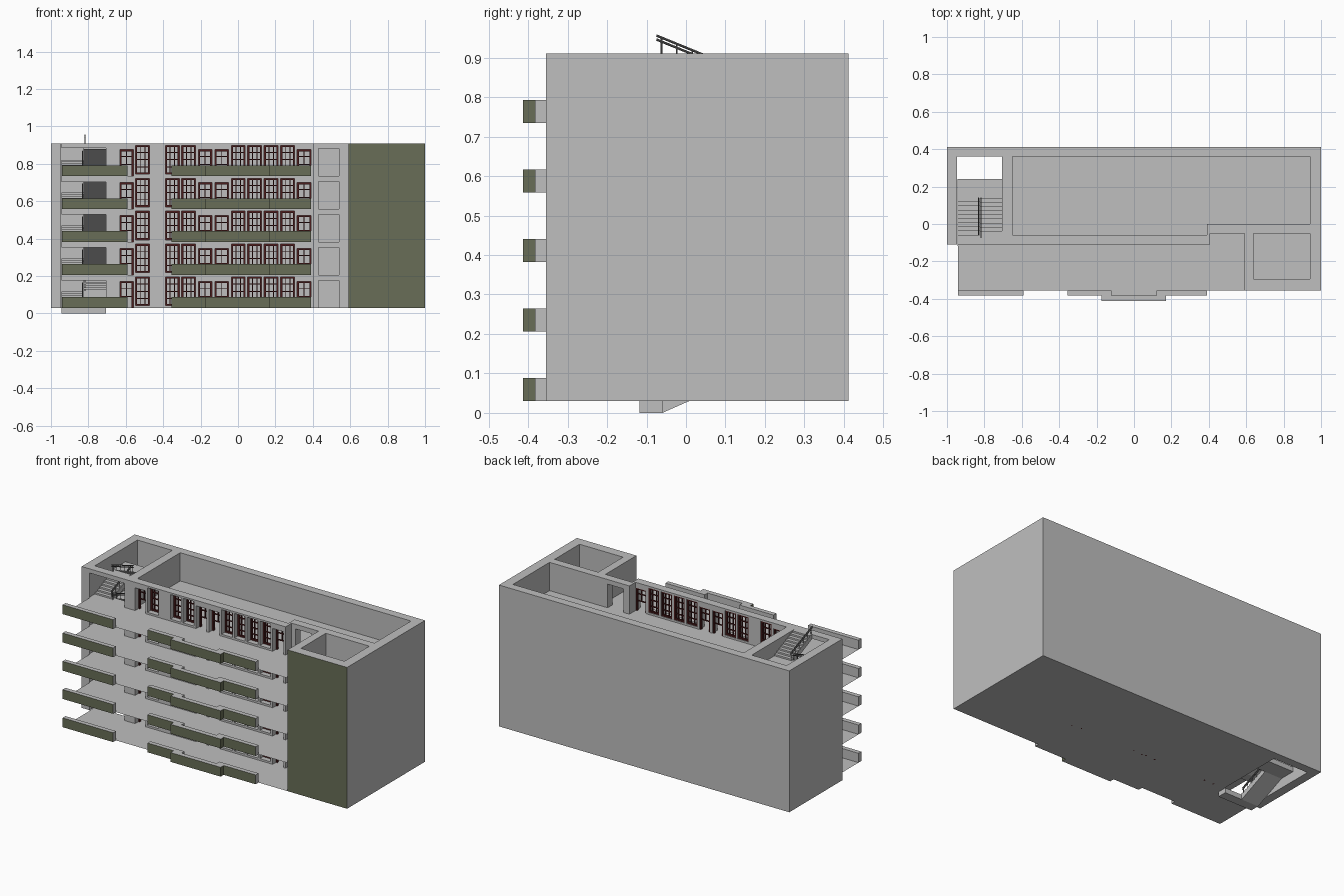
import bpy, bmesh, math
from mathutils import Vector, Matrix

if "Cube" in bpy.data.objects:
    bpy.data.objects.remove(bpy.data.objects["Cube"])

FLOORS, H, BASE, TOP = 5, 0.176, 0.03, 0.91
LEVELS = [BASE + i * H for i in range(FLOORS)]


def mat(name, rgb):
    m = bpy.data.materials.new(name)
    m.diffuse_color = (*rgb, 1)
    m.use_nodes = True
    m.node_tree.nodes["Principled BSDF"].inputs["Base Color"].default_value = m.diffuse_color
    return m


GREY = mat("concrete grey", (0.52, 0.52, 0.52))
GREEN = mat("olive green", (0.14, 0.155, 0.095))
RED = mat("dark red frame", (0.07, 0.012, 0.012))
STEEL = mat("rail grey", (0.16, 0.16, 0.16))


def box(bm, x0, x1, y0, y1, z0, z1):
    m = Matrix.Translation(((x0 + x1) / 2, (y0 + y1) / 2, (z0 + z1) / 2)) \
        @ Matrix.Diagonal((x1 - x0, y1 - y0, z1 - z0, 1))
    return bmesh.ops.create_cube(bm, size=1, matrix=m)["verts"]


def face(bm, pts):
    return bm.faces.new([bm.verts.new(p) for p in pts])


def finish(name, bm, *mats):
    me = bpy.data.meshes.new(name)
    bm.normal_update()
    bm.to_mesh(me)
    bm.free()
    for m in mats:
        me.materials.append(m)
    ob = bpy.data.objects.new(name, me)
    bpy.context.collection.objects.link(ob)
    return ob


def paint_front(bm):
    bm.normal_update()
    for f in bm.faces:
        if f.normal.y < -0.9:
            f.material_index = 1


def wall_with_openings(bm, x0, x1, y0, y1, z, openings):
    """One storey of wall: piers, sills and lintels around (x0, x1, bottom, top)."""
    x = x0
    for a, b, lo, hi in openings:
        if a > x:
            box(bm, x, a, y0, y1, z, z + H)
        if lo > 0:
            box(bm, a, b, y0, y1, z, z + lo)
        box(bm, a, b, y0, y1, z + hi, z + H)
        x = b
    if x1 > x:
        box(bm, x, x1, y0, y1, z, z + H)


# Solid outer and partition walls
bm = bmesh.new()
for r in [(-1, -0.945, -0.06, 0.36), (-1, 1, 0.36, 0.412), (-0.705, -0.65, -0.06, 0.36),
          (0.94, 1, 0.0, 0.36), (0.94, 1, -0.295, -0.05), (0.59, 0.64, -0.295, -0.05),
          (0.39, 0.405, -0.11, 0.0)]:
    box(bm, *r, BASE, TOP)
finish("solid_walls", bm, GREY)

# Green end wall at the front
bm = bmesh.new()
box(bm, 0.59, 1, -0.355, -0.295, BASE, TOP)
paint_front(bm)
finish("green_end_wall", bm, GREY, GREEN)

# Front walls with openings
big = [(-0.548, -0.472), (-0.388, -0.314), (-0.301, -0.227), (-0.036, 0.038),
       (0.052, 0.126), (0.14, 0.214), (0.228, 0.302)]
doors = [(-0.632, -0.56), (-0.212, -0.14), (-0.124, -0.05), (0.316, 0.39)]
openings = sorted([(-0.945, -0.705, 0, 0.15)] + [(a, b, 0.012, 0.165) for a, b in big]
                  + [(a, b, 0, 0.142) for a, b in doors])
bm = bmesh.new()
for z in LEVELS:
    wall_with_openings(bm, -1, 0.39, -0.11, -0.06, z, openings)
    wall_with_openings(bm, 0.405, 1, -0.05, 0, z, [(0.43, 0.54, 0, 0.147)])
finish("front_walls", bm, GREY)

# Floor plates, open at the stairwell
bm = bmesh.new()
for z in LEVELS:
    for a, b, c, d in [(-0.94, 1, -0.355, -0.06), (-0.705, 1, -0.06, 0.412)]:
        face(bm, [(a, c, z), (b, c, z), (b, d, z), (a, d, z)])
finish("floor_plates", bm, GREY)


# Window and door frames, with bars
def frame(bm, a, b, lo, hi, cols, rows, bar_lo):
    y0, y1, t, s = -0.078, -0.064, 0.009, 0.005
    box(bm, a, a + t, y0, y1, lo, hi)
    box(bm, b - t, b, y0, y1, lo, hi)
    box(bm, a + t, b - t, y0, y1, hi - t, hi)
    if lo == bar_lo:
        box(bm, a + t, b - t, y0, y1, lo, lo + t)
    for i in range(1, cols):
        x = a + (b - a) * i / cols
        box(bm, x - s / 2, x + s / 2, y0 + 0.003, y1 - 0.003, bar_lo, hi - t)
    for r in rows:
        box(bm, a + t, b - t, y0 + 0.003, y1 - 0.003, r - s / 2, r + s / 2)


bm = bmesh.new()
for z in LEVELS:
    for a, b in big:
        frame(bm, a, b, z + 0.012, z + 0.165, 3,
              [z + 0.012 + 0.153 * k / 4 for k in (1, 2, 3)], z + 0.012)
finish("window_frames", bm, RED)
bm = bmesh.new()
for z in LEVELS:
    for a, b in doors:
        frame(bm, a, b, z, z + 0.142, 2, [z + 0.062, z + 0.105], z + 0.062)
finish("door_frames", bm, RED)

# Balcony parapets: green outside, grey on the top, back and plain ends
bm = bmesh.new()
for z in LEVELS:
    for a, b in [(-0.94, -0.592), (-0.355, -0.12), (0.12, 0.39)]:
        box(bm, a, b, -0.383, -0.355, z, z + 0.058)
    box(bm, -0.175, 0.17, -0.413, -0.383, z, z + 0.058)
    # floor strip behind the projecting middle part
    face(bm, [(-0.12, -0.383, z), (0.12, -0.383, z), (0.12, -0.355, z), (-0.12, -0.355, z)])
paint_front(bm)
for f in bm.faces:
    if abs(f.normal.x) > 0.9 and f.calc_center_median().y < -0.39:
        f.material_index = 1
finish("balcony_parapets", bm, GREY, GREEN)

# Staircase: two opposite flights and a landing in each storey
N, Y0, Y1, RISE, T = 9, -0.06, 0.14, H / 2, 0.03
XL, XM, XR = -0.943, -0.825, -0.707


def flight(bm, xa, xb, ya, yb, z, underside=True):
    d, h = (yb - ya) / N, RISE / N
    prof = []
    for i in range(N):
        prof += [(ya + i * d, z + i * h), (ya + i * d, z + (i + 1) * h)]
    prof.append((yb, z + RISE))
    for (p, q), (r, s) in zip(prof, prof[1:]):
        face(bm, [(xa, p, q), (xb, p, q), (xb, r, s), (xa, r, s)])
    if underside:
        lower = [(yb, z + RISE - T), (ya, z - T)]
        (p, q), (r, s) = lower
        face(bm, [(xa, p, q), (xb, p, q), (xb, r, s), (xa, r, s)])
        for x in (xa, xb):
            face(bm, [(x, u, v) for u, v in prof + lower])


bm = bmesh.new()
for i, z in enumerate(LEVELS):
    box(bm, XL, XR, -0.118, Y0, z - T, z)
    flight(bm, XL, XM, Y0, Y1, z)
    box(bm, XL, XR, Y1, 0.24, z + RISE - T, z + RISE)
    flight(bm, XM, XR, Y1, Y0, z + RISE, underside=i > 0)
bmesh.ops.remove_doubles(bm, verts=bm.verts, dist=1e-5)
bmesh.ops.recalc_face_normals(bm, faces=bm.faces)
finish("staircase", bm, GREY)


# Handrails between the flights
def rod(bm, a, b, r):
    a, b = Vector(a), Vector(b)
    v = b - a
    m = Matrix.Translation((a + b) / 2) @ v.to_track_quat('Z', 'Y').to_matrix().to_4x4()
    bmesh.ops.create_cone(bm, cap_ends=True, segments=8, radius1=r, radius2=r,
                          depth=v.length, matrix=m)


bm = bmesh.new()
for z in LEVELS:
    for x, ya, yb, zb in [(XM - 0.007, Y0, Y1, z), (XM + 0.007, Y1, Y0 - 0.015, z + RISE)]:
        for up in (0.046, 0.036):
            rod(bm, (x, ya, zb + up), (x, yb, zb + RISE + up), 0.003)
        for k in range(6):
            t = 0.04 + k * 0.18
            y, q = ya + (yb - ya) * t, zb + RISE * t
            rod(bm, (x, y, q), (x, y, q + 0.046), 0.002)
finish("stair_handrails", bm, STEEL)
